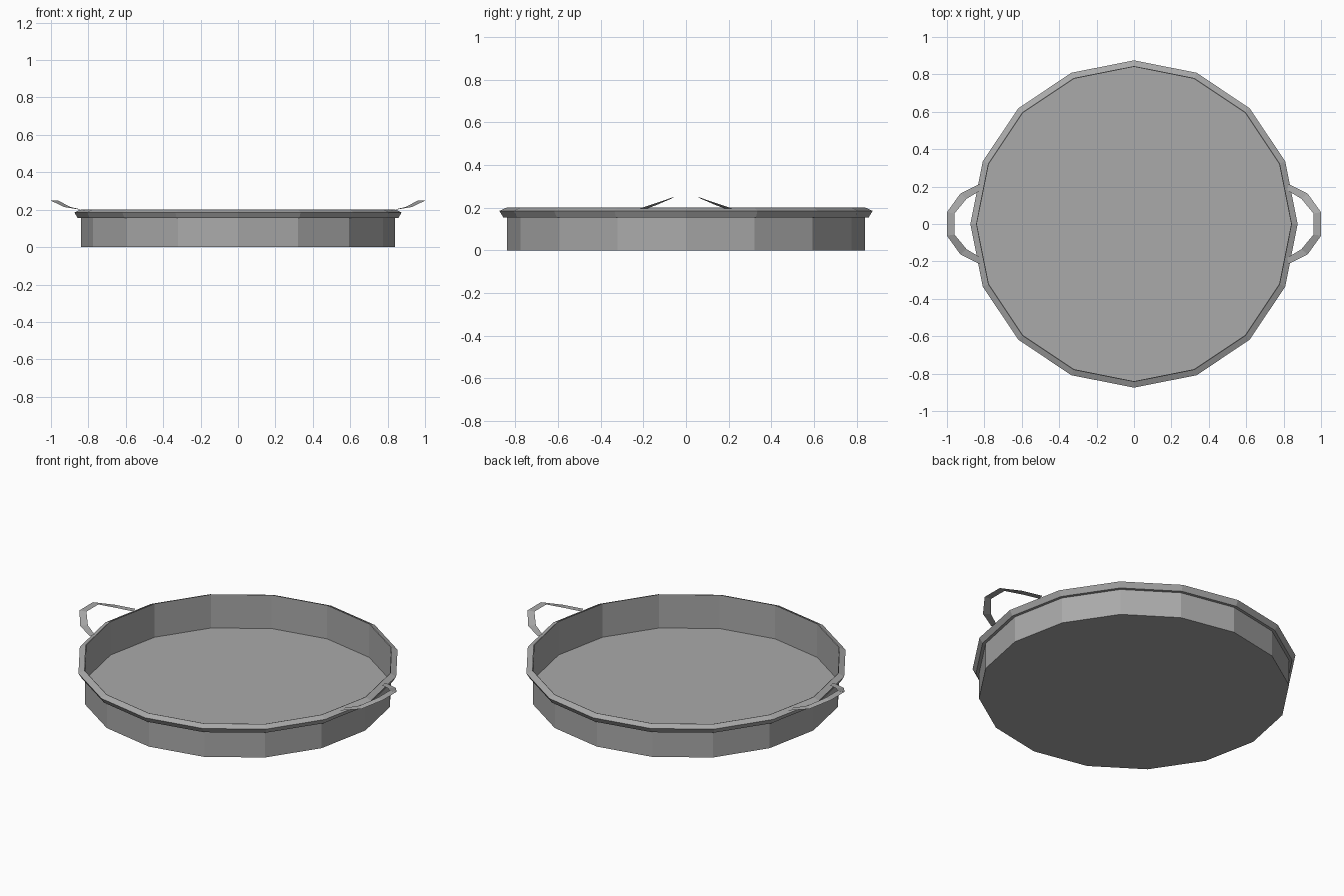
import bpy, bmesh, math

cube = bpy.data.objects.get("Cube")
if cube:
    bpy.data.objects.remove(cube, do_unlink=True)

SIDES = 16

metal = bpy.data.materials.new("grey_metal")
metal.use_nodes = True
grey = (0.4, 0.4, 0.4, 1)
metal.diffuse_color = grey
metal.node_tree.nodes["Principled BSDF"].inputs["Base Color"].default_value = grey


def make_object(name, bm):
    mesh = bpy.data.meshes.new(name)
    bm.to_mesh(mesh)
    bm.free()
    mesh.materials.append(metal)
    obj = bpy.data.objects.new(name, mesh)
    bpy.context.collection.objects.link(obj)
    return obj


def lathe(name, profile, inner_cap=False):
    """Turn (radius, z) points into a flat-sided ring; optionally cap the first."""
    bm = bmesh.new()
    rings = []
    for r, z in profile:
        angles = [math.tau * i / SIDES for i in range(SIDES)]
        rings.append([bm.verts.new((r * math.cos(a), r * math.sin(a), z)) for a in angles])
    for low, high in zip(rings, rings[1:]):
        for i in range(SIDES):
            j = (i + 1) % SIDES
            bm.faces.new((low[i], low[j], high[j], high[i]))
    if inner_cap:
        bm.faces.new(rings[0][::-1])
    return make_object(name, bm)


# Thin sheet pan: floor and upright wall
lathe("pan_body", [(0.84, 0), (0.84, 0.2)], inner_cap=True)

# Rolled lip around the top edge
lathe("rim", [(0.84, 0.155), (0.857, 0.155), (0.875, 0.185), (0.842, 0.2)])

# Handle strips: (outer x, outer y, inner x, inner y, z), mirrored front to back
half = [(0.825, 0.215, 0.82, 0.18, 0.197),
        (0.928, 0.163, 0.895, 0.135, 0.214),
        (1.0, 0.063, 0.96, 0.056, 0.248)]
stations = half + [(ox, -oy, ix, -iy, z) for ox, oy, ix, iy, z in reversed(half)]

for side, name in ((1, "left_handle"), (-1, "right_handle")):
    bm = bmesh.new()
    pairs = [(bm.verts.new((side * ox, oy, z)), bm.verts.new((side * ix, iy, z)))
             for ox, oy, ix, iy, z in stations]
    for (a, b), (c, d) in zip(pairs, pairs[1:]):
        face = bm.faces.new((a, b, d, c))
        face.normal_update()
        if face.normal.z < 0:
            face.normal_flip()
    make_object(name, bm)
